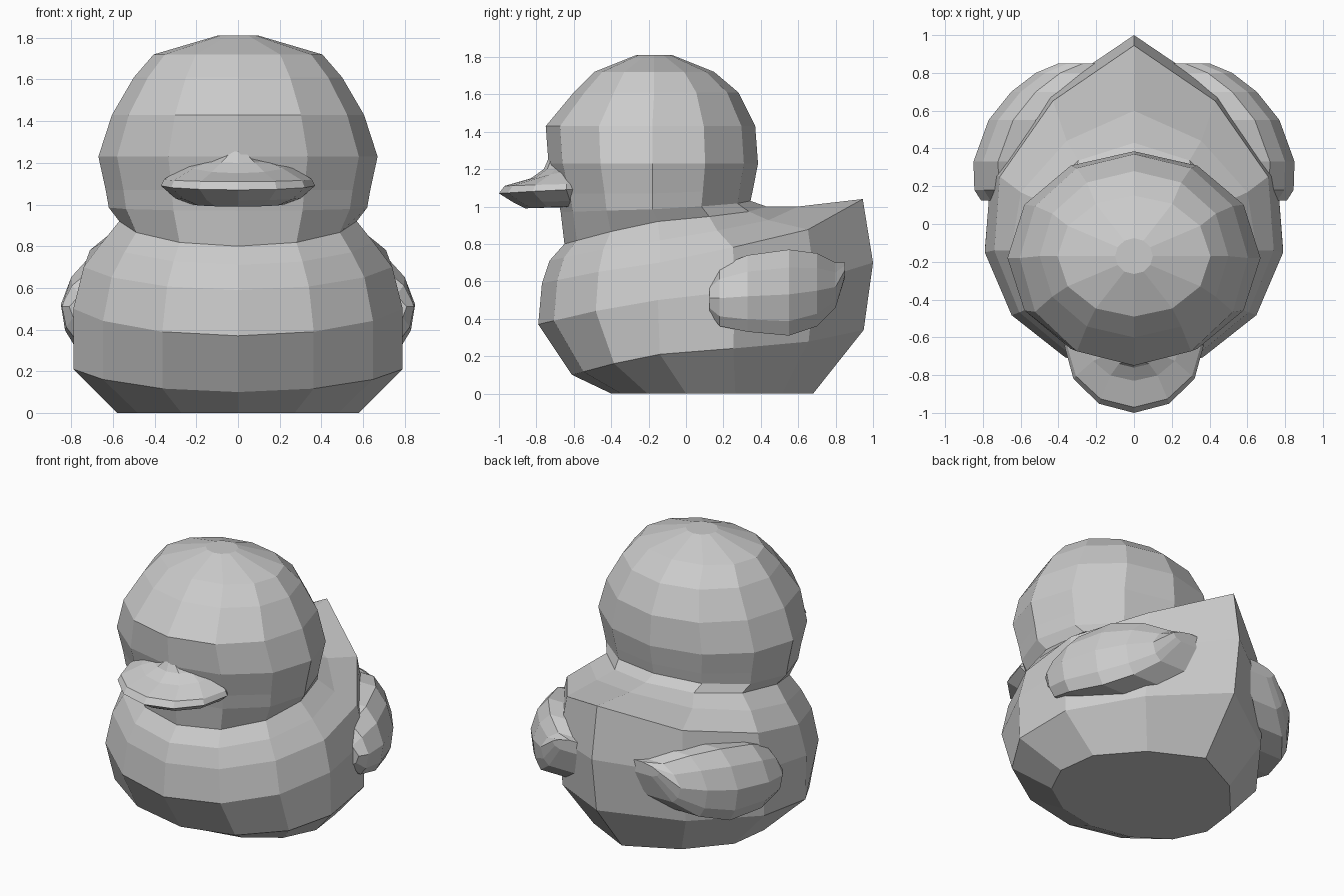
import bpy, bmesh

# Half-ring templates, front to back, 7 columns: (side, forward/back, height) fractions
ROUND = [(0, -1, -1), (.5, -.866, -.85), (.866, -.5, -.45), (1, 0, 0),
         (.866, .5, .35), (.5, .866, .7), (0, 1, 1)]
TAILED = [(0, -1, -1), (.46, -.87, -.85), (.82, -.52, -.45), (1, 0, 0),
          (.96, .36, .24), (.58, .73, .52), (0, 1, 1)]


def ring(w, yf, ym, yb, zf, zm, zb, k=0):
    """12-sided ring: half width, front/mid/back y, front/mid/back z, tail blend."""
    half = []
    for a, b in zip(ROUND, TAILED):
        s, f, h = (p + (q - p) * k for p, q in zip(a, b))
        y = ym + f * (yb - ym if f > 0 else ym - yf)
        z = zm + h * (zb - zm if h > 0 else zm - zf)
        half.append((s * w, y, z))
    return half + [(-x, y, z) for x, y, z in half[-2:0:-1]]


def loft(name, rings):
    bm = bmesh.new()
    rows = [[bm.verts.new(p) for p in r] for r in rings]
    n = len(rows[0])
    for a, b in zip(rows, rows[1:]):
        for i in range(n):
            j = (i + 1) % n
            bm.faces.new((a[i], a[j], b[j], b[i]))
    bm.faces.new(rows[0])
    bm.faces.new(rows[-1])
    bmesh.ops.recalc_face_normals(bm, faces=bm.faces[:])
    me = bpy.data.meshes.new(name)
    bm.to_mesh(me)
    bm.free()
    ob = bpy.data.objects.new(name, me)
    bpy.context.collection.objects.link(ob)
    return ob


# Body with raised tail, neck and head as one continuous shell
loft("body_and_head", [
    ring(.58, -.40, 0, .68, 0, 0, 0, .8),
    ring(.79, -.61, -.14, .95, .10, .21, .34, 1),
    ring(.79, -.79, -.15, 1.0, .37, .50, .70, 1),
    ring(.74, -.77, -.14, .945, .59, .70, 1.04, 1),
    ring(.65, -.73, -.14, .60, .71, .82, 1.0, .6),
    ring(.57, -.65, -.15, .43, .80, .92, 1.0, .2),
    ring(.62, -.67, -.18, .345, .97, .985, 1.03),
    ring(.635, -.69, -.18, .36, 1.07, 1.07, 1.10),
    ring(.67, -.735, -.18, .385, 1.23, 1.23, 1.23),
    ring(.605, -.75, -.18, .37, 1.43, 1.43, 1.43),
    ring(.50, -.60, -.17, .28, 1.61, 1.61, 1.61),
    ring(.405, -.49, -.17, .15, 1.72, 1.72, 1.72),
    ring(.10, -.265, -.17, -.075, 1.81, 1.81, 1.81),
])

# Bill: flat shovel with a thin rim, rising to a point against the face
loft("bill", [
    ring(.22, -.86, -.62, -.5, .99, 1.0, 1.0),
    ring(.30, -.92, -.62, -.5, 1.02, 1.03, 1.03),
    ring(.37, -1.0, -.64, -.5, 1.07, 1.09, 1.09),
    ring(.355, -.97, -.64, -.5, 1.11, 1.12, 1.12),
    ring(.25, -.83, -.62, -.5, 1.15, 1.19, 1.19),
    ring(.16, -.76, -.62, -.5, 1.20, 1.21, 1.21),
    ring(.04, -.73, -.62, -.5, 1.27, 1.24, 1.24),
])


# Wings: sections running back along the flank (y, low z, ridge z, high z, outer x)
def wing_section(y, lo, mid, hi, x):
    return [(x - .25, y, lo), (x - .06, y, lo), (x - .02, y, lo + .35 * (mid - lo)),
            (x, y, mid), (x - .05, y, mid + .6 * (hi - mid)),
            (x - .13, y, hi), (x - .25, y, hi)]


wings = loft("wings", [wing_section(*s) for s in [
    (.125, .43, .51, .60, .81),
    (.18, .36, .51, .68, .845),
    (.33, .33, .52, .74, .85),
    (.55, .31, .53, .77, .77),
    (.70, .36, .55, .75, .65),
    (.80, .46, .57, .70, .52),
    (.85, .62, .66, .70, .40),
]])
wings.modifiers.new("both_sides", 'MIRROR').use_axis[0] = True
